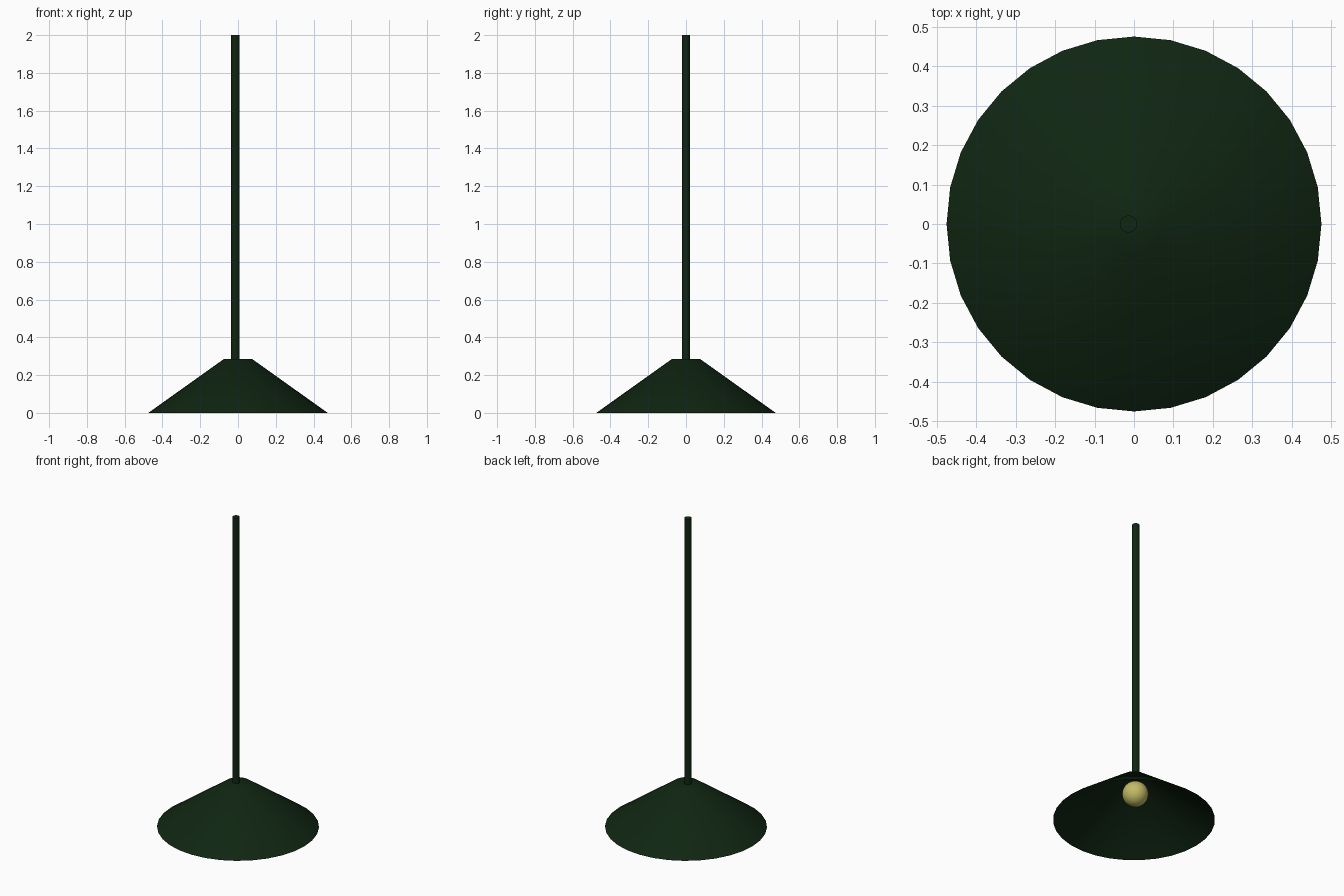
import bpy, bmesh
from mathutils import Matrix

if "Cube" in bpy.data.objects:
    bpy.data.objects.remove(bpy.data.objects["Cube"])


def material(name, rgb):
    m = bpy.data.materials.new(name)
    m.diffuse_color = (*rgb, 1)
    m.use_nodes = True
    m.node_tree.nodes["Principled BSDF"].inputs["Base Color"].default_value = m.diffuse_color
    return m


green = material("dark_green", (0.005, 0.019, 0.006))
yellow = material("bulb_yellow", (0.54, 0.49, 0.13))


def add_part(name, bm, mat):
    me = bpy.data.meshes.new(name)
    for f in bm.faces:
        f.smooth = True
    bm.to_mesh(me)
    bm.free()
    me.materials.append(mat)
    ob = bpy.data.objects.new(name, me)
    bpy.context.collection.objects.link(ob)
    return ob


def frustum(bm, sides, r1, r2, z1, z2, x=0.0):
    bmesh.ops.create_cone(bm, cap_ends=True, segments=sides, radius1=r1, radius2=r2,
                          depth=z2 - z1, matrix=Matrix.Translation((x, 0, (z1 + z2) / 2)))


# Conical shade: closed on top, open below
bm = bmesh.new()
frustum(bm, 32, 0.475, 0.075, 0.0, 0.285)
bottom = [f for f in bm.faces if f.calc_center_median().z < 0.01]
bmesh.ops.delete(bm, geom=bottom, context='FACES_ONLY')
add_part("lamp_shade", bm, green)

# Hanging rod, slightly off the shade's axis
bm = bmesh.new()
frustum(bm, 16, 0.022, 0.022, 0.28, 2.0, x=-0.014)
rod = add_part("hanging_rod", bm, green)
for p in rod.data.polygons:
    p.use_smooth = abs(p.normal.z) < 0.5

# Round bulb inside the shade
bm = bmesh.new()
bmesh.ops.create_uvsphere(bm, u_segments=32, v_segments=16, radius=0.077,
                          matrix=Matrix.Translation((-0.01, 0, 0.178)))
add_part("bulb", bm, yellow)
